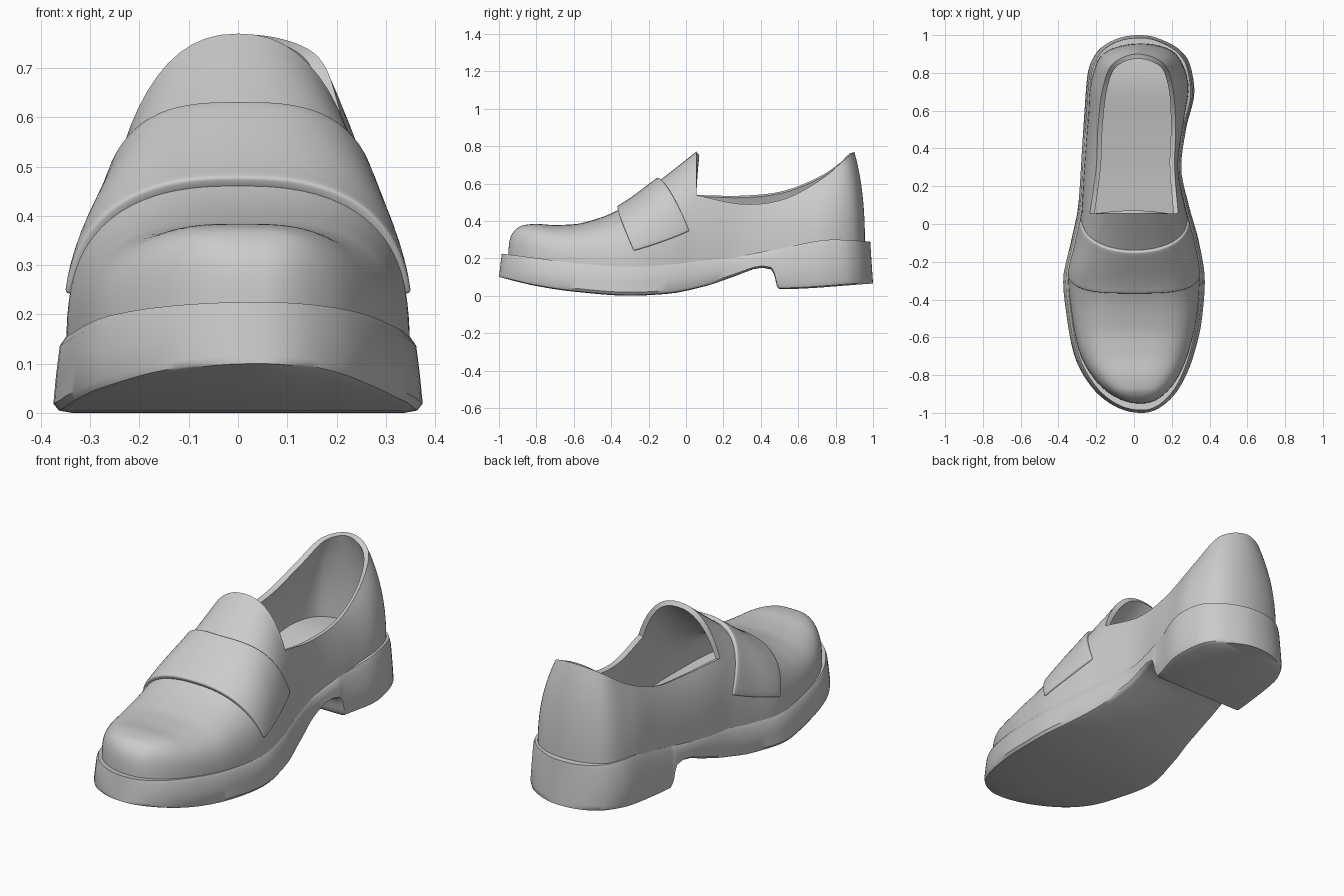
import bpy, bmesh, math
from mathutils import Vector

if "Cube" in bpy.data.objects:
    bpy.data.objects.remove(bpy.data.objects["Cube"])


def curve(pts, warp=lambda y: y, monotone=True):
    """Cubic interpolation through (position, value) points."""
    xs = [warp(p[0]) for p in pts]
    vs = [p[1] for p in pts]
    d = [(vs[i + 1] - vs[i]) / (xs[i + 1] - xs[i]) for i in range(len(xs) - 1)]
    if monotone:
        mid = [2 * a * b / (a + b) if a * b > 0 else 0 for a, b in zip(d, d[1:])]
    else:
        mid = [(a + b) / 2 for a, b in zip(d, d[1:])]
    m = [d[0]] + mid + [d[-1]]

    def f(y):
        x = min(max(warp(y), xs[0]), xs[-1])
        i = max(k for k in range(len(d)) if xs[k] <= x)
        h = xs[i + 1] - xs[i]
        t = (x - xs[i]) / h
        return ((1 + 2 * t) * (1 - t) ** 2 * vs[i] + t * (1 - t) ** 2 * h * m[i]
                + t * t * (3 - 2 * t) * vs[i + 1] + t * t * (t - 1) * h * m[i + 1])
    return f


def build(name, grids, closed=False, thickness=0, angle=40, bevel=0):
    """Quad surface from grids of points, optionally with inward thickness."""
    bm = bmesh.new()
    for rows in grids:
        vv = [[bm.verts.new(p) for p in r] for r in rows]
        n = len(rows[0])
        for a, b in zip(vv, vv[1:]):
            for j in range(n if closed else n - 1):
                k = (j + 1) % n
                bm.faces.new((a[j], a[k], b[k], b[j]))
        if closed:
            bm.faces.new(vv[0])
            bm.faces.new(vv[-1])
    bmesh.ops.remove_doubles(bm, verts=bm.verts, dist=0.0008)
    bmesh.ops.recalc_face_normals(bm, faces=bm.faces)
    front = [f for f in bm.faces if f.calc_center_median().y < -0.1]
    top = max(front, key=lambda f: f.calc_center_median().z)
    if thickness and top.normal.z < 0:
        bmesh.ops.reverse_faces(bm, faces=bm.faces)
    me = bpy.data.meshes.new(name)
    bm.to_mesh(me)
    bm.free()
    ob = bpy.data.objects.new(name, me)
    bpy.context.collection.objects.link(ob)
    bpy.ops.object.select_all(action='DESELECT')
    ob.select_set(True)
    bpy.context.view_layer.objects.active = ob
    if thickness:
        s = ob.modifiers.new("thickness", 'SOLIDIFY')
        s.thickness = thickness
        s.offset = -1
        bpy.ops.object.modifier_apply(modifier=s.name)
    if bevel:
        b = ob.modifiers.new("soft_edge", 'BEVEL')
        b.width, b.segments, b.angle_limit = bevel, 3, math.radians(60)
        bpy.ops.object.modifier_apply(modifier=b.name)
    bpy.ops.object.shade_smooth_by_angle(angle=math.radians(angle))
    return ob


# Shared outlines: the warp rounds the toe and heel ends
round_ends = lambda y: math.acos(max(-1, min(1, -y)))
left = curve([(-1, .03), (-.95, -.13), (-.87, -.22), (-.7, -.315), (-.5, -.355), (-.3, -.375),
              (-.1, -.335), (.1, -.295), (.4, -.275), (.6, -.262), (.8, -.245), (.9, -.205),
              (.97, -.12), (1, .02)], round_ends)
right = curve([(-1, .05), (-.95, .17), (-.87, .24), (-.7, .315), (-.5, .36), (-.3, .375),
               (-.1, .345), (.1, .29), (.3, .25), (.5, .275), (.7, .32), (.85, .295),
               (.93, .235), (.98, .14), (1, .04)], round_ends)
sole_bottom = curve([(-1, .10), (-.8, .052), (-.6, .022), (-.3, 0), (-.1, .01), (.1, .05), (.25, .10),
                     (.41, .15), (.455, .14), (.475, .10), (.485, .055), (.5, .035), (1, .065)])
sole_top = curve([(-1, .225), (-.8, .2), (-.6, .175), (-.3, .155), (-.1, .165), (.1, .19),
                  (.3, .215), (.5, .25), (.8, .3), (1, .29)])

# Sole with heel block
half = [(.9, 0), (.97, .03), (1, .12), (.985, .5), (.965, .88), (.93, 1)]
section = [(0, 0)] + half + [(0, 1)] + [(-a, b) for a, b in reversed(half)]
stations = sorted([-math.cos(math.pi * i / 60) for i in range(61)]
                  + [.455, .463, .47, .475, .48, .485, .492, .5])
rows = []
for y in stations:
    l, r, zb, zt = left(y), right(y), sole_bottom(y), sole_top(y)
    rows.append([((l + r) / 2 + a * (r - l) / 2, y * (1 - .015 * b), zb + b * (zt - zb))
                 for a, b in section])
build("sole_and_heel", [rows], closed=True)

# Upper: arched vamp and tongue
TOE, TONGUE = -.95, .055
toe_warp = lambda y: math.acos(max(-1, min(1, y / TOE)))
ridge = curve([(TOE, .21), (-.942, .3), (-.915, .35), (-.87, .377), (-.8, .384), (-.7, .378),
               (-.6, .382), (-.48, .41), (-.37, .455), (-.15, .61), (TONGUE, .77)], toe_warp)
power = curve([(-1, 3.3), (-.6, 3.0), (-.3, 2.5), (TONGUE, 2.3)])


def arch(y, th, grow=0.0):
    """Point on the vamp; th runs from 0 at the left edge to pi at the right."""
    l, r = .93 * left(y / -TOE), .93 * right(y / -TOE)
    z0 = sole_top(y) - .03
    e = 2 / power(y)
    c = math.cos(th)
    x = (l + r) / 2 - ((r - l) / 2 + .4 * grow) * math.copysign(abs(c) ** e, c)
    return Vector((x, y, z0 + (ridge(y) - z0 + grow) * abs(math.sin(th)) ** e))


K, RIM = 10, .62
thetas = ([RIM * i / K for i in range(K)]
          + [RIM + (math.pi - 2 * RIM) * i / 20 for i in range(20)]
          + [math.pi - RIM * (K - i) / K for i in range(K + 1)])
ys = [TOE + (TONGUE - TOE) * (1 - math.cos(math.pi / 2 * i / 50)) for i in range(51)]
vamp = [[arch(y, t) for t in thetas] for y in ys]

# Upper: side and heel wall, going round from left to right (base x, y; rim x, y, z)
path = [(-.265, .3, -.2, .3, .535), (-.245, .55, -.19, .52, .56), (-.228, .75, -.165, .72, .64),
        (-.16, .905, -.11, .85, .73), (.03, .957, .02, .90, .768), (.21, .91, .155, .85, .73),
        (.287, .75, .205, .72, .62), (.265, .55, .22, .52, .515), (.235, .3, .215, .3, .49)]


def joint(th_base, th_rim):
    return tuple(arch(TONGUE, th_base))[:2] + tuple(arch(TONGUE, th_rim))


path = [joint(0, RIM)] + path + [joint(math.pi, math.pi - RIM)]
tracks = [curve([(i, p[j]) for i, p in enumerate(path)], monotone=False) for j in range(5)]
e = 2 / power(TONGUE)
wall = []
for i in range(101):
    bx, by, rx, ry, rz = [t(i / 10) for t in tracks]
    z0 = sole_top(by) - .03
    row = []
    for j in range(K + 1):
        th = RIM * j / K
        fx = (1 - math.cos(th) ** e) / (1 - math.cos(RIM) ** e)
        fz = (math.sin(th) / math.sin(RIM)) ** e
        row.append((bx + (rx - bx) * fx, by + (ry - by) * fx, z0 + (rz - z0) * fz))
    wall.append(row)
build("upper", [vamp, wall], thickness=.026, angle=50)

# Strap over the vamp, its ends swept back down the sides
strap = []
for i in range(41):
    s = -1 + i / 20
    y0, y1 = -.37 + .09 * abs(s) ** 2.5, -.15 + .17 * abs(s) ** 1.7
    row = []
    for j in range(11):
        th = math.pi / 2 + s * (1.36 - .006 * j)
        row.append(arch(y0 + (y1 - y0) * j / 10, th, .024))
    strap.append(row)
build("strap", [strap], thickness=.028, bevel=.008)
